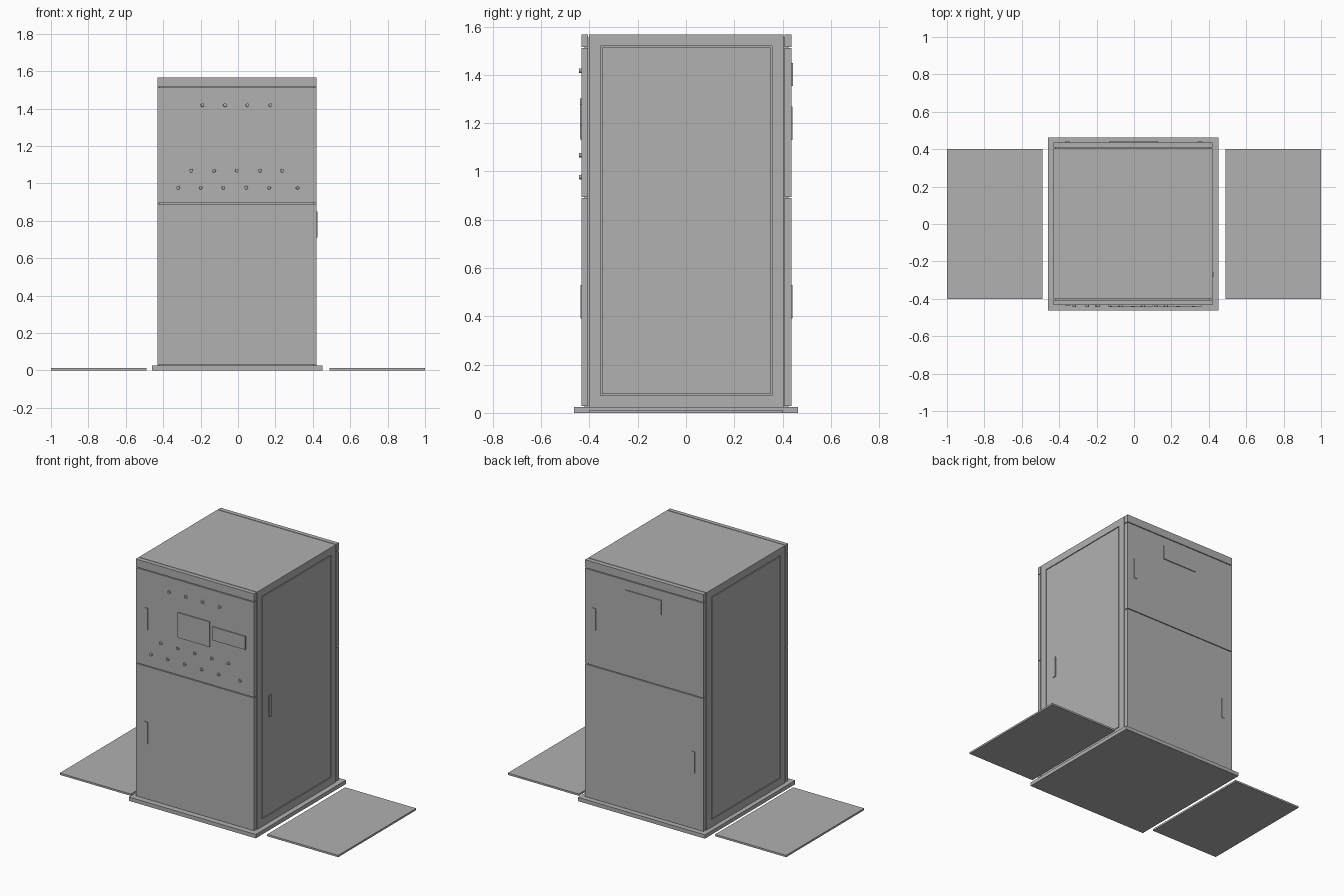
import bpy, bmesh
from mathutils import Matrix

if "Cube" in bpy.data.objects:
    bpy.data.objects.remove(bpy.data.objects["Cube"])

# Mid-grey painted metal
metal = bpy.data.materials.new("grey_metal")
metal.diffuse_color = (0.44, 0.44, 0.44, 1)
metal.use_nodes = True
metal.node_tree.nodes["Principled BSDF"].inputs["Base Color"].default_value = metal.diffuse_color


def finish(name, bm):
    mesh = bpy.data.meshes.new(name)
    bm.to_mesh(mesh)
    bm.free()
    mesh.materials.append(metal)
    obj = bpy.data.objects.new(name, mesh)
    bpy.context.collection.objects.link(obj)
    return obj


def box_mesh(x, y, z):
    bm = bmesh.new()
    bmesh.ops.create_cube(bm, size=1)
    for v in bm.verts:
        v.co = [(a[0] + a[1]) / 2 + c * (a[1] - a[0]) for a, c in zip((x, y, z), v.co)]
    return bm


def box(name, x, y, z):
    return finish(name, box_mesh(x, y, z))


X = (-0.431, 0.419)

# Base plinth and floor mats
box("base_plinth", (-0.46, 0.452), (-0.463, 0.463), (0, 0.025))
box("left_floor_mat", (-1.0, -0.49), (-0.4, 0.4), (0, 0.012))
box("right_floor_mat", (0.49, 1.0), (-0.4, 0.4), (0, 0.012))

# Cabinet core with a groove outlining each side panel
bm = box_mesh(X, (-0.402, 0.404), (0.025, 1.567))
bm.normal_update()
for sign in (-1, 1):
    face = [f for f in bm.faces if f.normal.x * sign > 0.9]
    for thickness, depth in ((0.048, 0), (0, -0.008), (0.005, 0), (0, 0.008)):
        bmesh.ops.inset_individual(bm, faces=face, thickness=thickness, depth=depth,
                                   use_even_offset=True)
finish("cabinet_core", bm)

# Recessed backing seen in the gaps around the doors
box("door_backing", (X[0] + 0.012, X[1] - 0.012), (-0.42, 0.424), (0.025, 1.555))

# Doors and top strips on front and back
for side, y in (("front", (-0.433, -0.406)), ("back", (0.408, 0.437))):
    box(side + "_lower_door", X, y, (0.029, 0.890))
    box(side + "_upper_door", X, y, (0.895, 1.511))
    box(side + "_top_strip", X, y, (1.516, 1.567))

# Displays and rear plate
box("main_display", (-0.127, 0.102), (-0.440, -0.43), (1.14, 1.303))
box("side_display", (0.125, 0.36), (-0.440, -0.43), (1.19, 1.277))
box("rear_plate", (-0.13, 0.127), (0.43, 0.443), (1.355, 1.45))

# Door handles
front_y, back_y = (-0.438, -0.43), (0.43, 0.441)
box("front_upper_handle", (-0.367, -0.342), front_y, (1.13, 1.27))
box("front_lower_handle", (-0.367, -0.342), front_y, (0.39, 0.53))
box("back_upper_handle", (0.34, 0.365), back_y, (1.13, 1.27))
box("back_lower_handle", (-0.37, -0.345), back_y, (0.39, 0.53))
box("side_handle", (0.415, 0.424), (-0.283, -0.258), (0.71, 0.85))

# Rows of control knobs
rows = ((1.418, (-0.19, -0.07, 0.05, 0.173)),
        (1.068, (-0.25, -0.128, -0.006, 0.116, 0.237)),
        (0.977, (-0.32, -0.2, -0.078, 0.044, 0.166, 0.318)))
for r, (z, xs) in enumerate(rows):
    for i, x in enumerate(xs):
        bm = bmesh.new()
        bmesh.ops.create_cone(bm, cap_ends=True, segments=12, radius1=0.01,
                              radius2=0.009, depth=0.014)
        bm.transform(Matrix.Translation((x, -0.436, z)) @ Matrix.Rotation(1.570796, 4, 'X'))
        finish(f"knob_{r + 1}_{i + 1}", bm)
